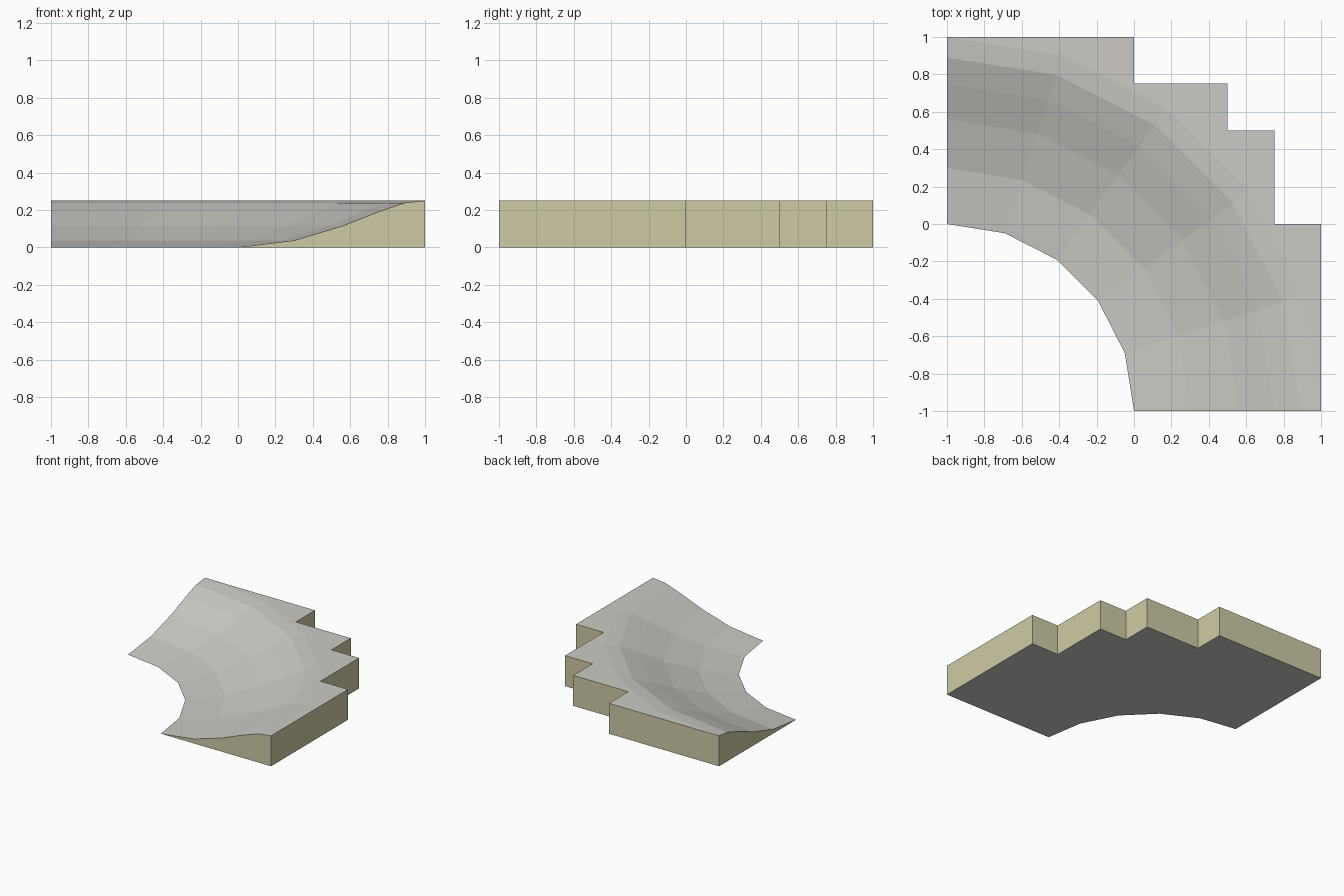
import bpy, bmesh
from math import sin, cos, radians

default = bpy.data.objects.get("Cube")
if default:
    bpy.data.objects.remove(default, do_unlink=True)


def make_material(name, rgb):
    mat = bpy.data.materials.new(name)
    mat.use_nodes = True
    colour = (*rgb, 1)
    mat.diffuse_color = colour
    mat.node_tree.nodes["Principled BSDF"].inputs["Base Color"].default_value = colour
    return mat


surface_grey = make_material("warm_grey_surface", (0.60, 0.59, 0.555))
side_khaki = make_material("khaki_sides", (0.62, 0.60, 0.375))

SEGMENTS = 5
HEIGHT = 0.25
# Bank cross-section as (radius, height), swept about the corner (-1, -1)
PROFILE = [(1, 0), (1.3, 0.037), (1.56, 0.115), (1.75, 0.19), (1.89, 0.238), (2, HEIGHT)]
# Stepped outer outline between the two ends of the curve
STEPS = [(1, 0), (0.75, 0), (0.75, 0.5), (0.5, 0.5), (0.5, 0.75), (0, 0.75), (0, 1)]

bm = bmesh.new()

# Swept bank: one row of vertices for each angle
rows = []
for i in range(SEGMENTS + 1):
    a = radians(90 * i / SEGMENTS)
    rows.append([bm.verts.new((r * cos(a) - 1, r * sin(a) - 1, z)) for r, z in PROFILE])
for near, far in zip(rows, rows[1:]):
    for j in range(len(PROFILE) - 1):
        bm.faces.new((near[j], near[j + 1], far[j + 1], far[j]))

# Flat shelf from the top of the bank to the stepped outline
rim = [row[-1] for row in rows]
outer = [rim[0]] + [bm.verts.new((x, y, HEIGHT)) for x, y in STEPS] + [rim[-1]]
bm.faces.new(outer + rim[-2:0:-1])

# Stepped outer walls
base = [bm.verts.new((v.co.x, v.co.y, 0)) for v in outer]
for k in range(len(outer) - 1):
    bm.faces.new((base[k], base[k + 1], outer[k + 1], outer[k]))

# End walls under the cross-section, and the underside
bm.faces.new([base[0]] + rows[0][::-1])
bm.faces.new(rows[-1] + [base[-1]])
bm.faces.new([row[0] for row in rows] + base[::-1])

# Upright faces are khaki, the bank, shelf and underside grey
bmesh.ops.recalc_face_normals(bm, faces=bm.faces)
for face in bm.faces:
    face.material_index = 1 if abs(face.normal.z) < 0.1 else 0
    face.smooth = False

mesh = bpy.data.meshes.new("curved_bank")
bm.to_mesh(mesh)
bm.free()
mesh.materials.append(surface_grey)
mesh.materials.append(side_khaki)
bank = bpy.data.objects.new("curved_bank", mesh)
bpy.context.collection.objects.link(bank)
